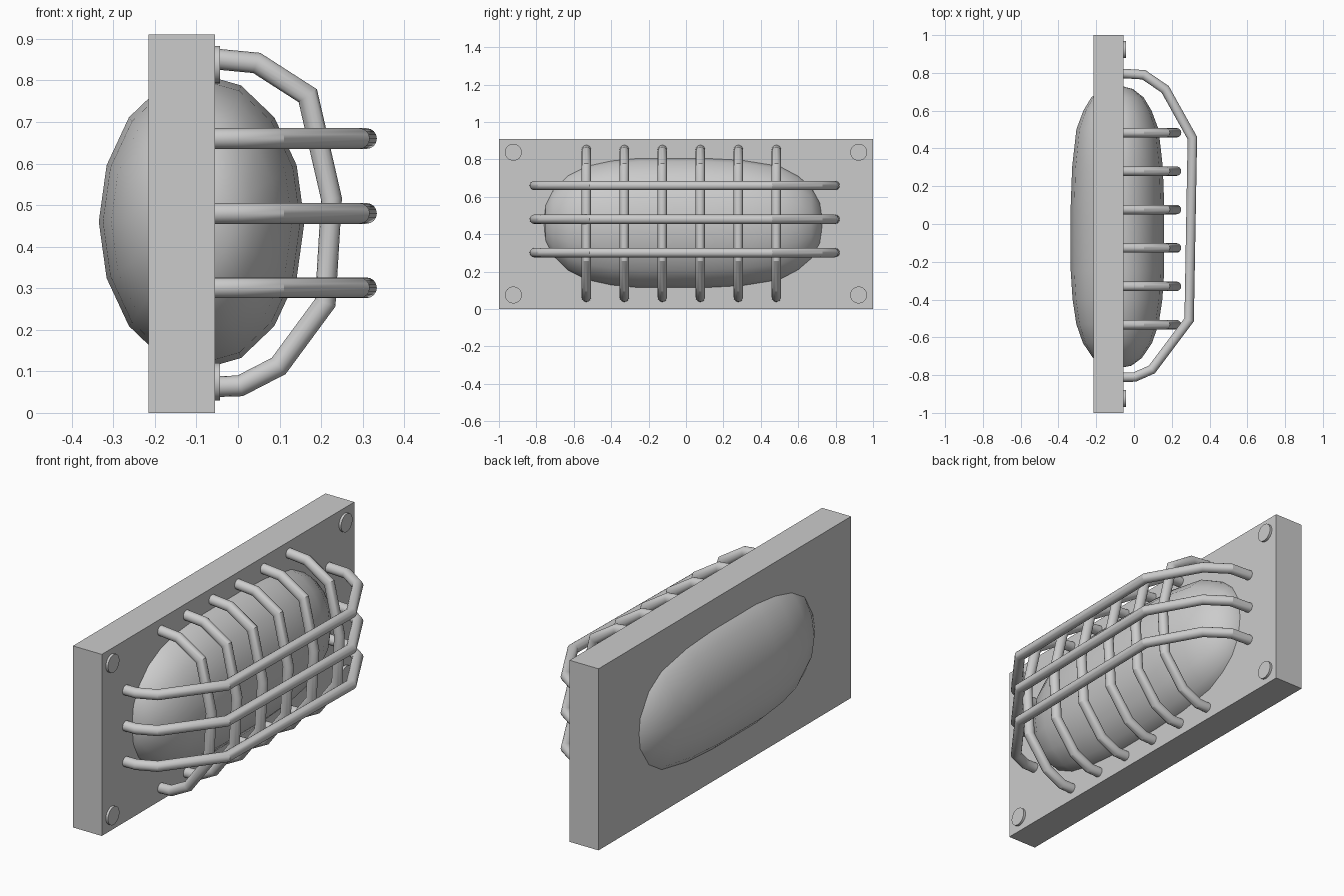
import bpy, bmesh, math
from mathutils import Vector, Matrix

if "Cube" in bpy.data.objects:
    bpy.data.objects.remove(bpy.data.objects["Cube"])


def finish(bm, name, angle):
    bmesh.ops.recalc_face_normals(bm, faces=bm.faces)
    mesh = bpy.data.meshes.new(name)
    bm.to_mesh(mesh)
    bm.free()
    for p in mesh.polygons:
        p.use_smooth = angle > 0
    if angle > 0:
        mesh.set_sharp_from_angle(angle=math.radians(angle))
    obj = bpy.data.objects.new(name, mesh)
    bpy.context.collection.objects.link(obj)
    return obj


def skin(bm, rings):
    """Bridge successive rings of points and cap both ends."""
    vs = [[bm.verts.new(p) for p in ring] for ring in rings]
    n = len(vs[0])
    for a, b in zip(vs, vs[1:]):
        for i in range(n):
            j = (i + 1) % n
            bm.faces.new((a[i], a[j], b[j], b[i]))
    bm.faces.new(vs[0])
    bm.faces.new(vs[-1])


def bar(name, path, up, radius=0.025, sides=16):
    """Round bar along a flat path (perpendicular to up) with mitred corners."""
    pts = [Vector(p) for p in path]
    up = Vector(up)
    dirs = [(b - a).normalized() for a, b in zip(pts, pts[1:])]
    rings = []
    for i, p in enumerate(pts):
        d0, d1 = dirs[max(i - 1, 0)], dirs[min(i, len(dirs) - 1)]
        t = (d0 + d1).normalized()
        side = t.cross(up) / t.dot(d0)
        angs = [2 * math.pi * k / sides for k in range(sides)]
        rings.append([p + radius * (math.cos(a) * side + math.sin(a) * up) for a in angs])
    bm = bmesh.new()
    skin(bm, rings)
    return finish(bm, name, 25)


# Mounting plate
bm = bmesh.new()
bmesh.ops.create_cube(bm, size=1, matrix=Matrix.Translation((-0.135, 0, 0.455))
                      @ Matrix.Diagonal((0.16, 2, 0.91, 1)))
finish(bm, "mounting_plate", 0)

# Corner screws
for y in (-0.923, 0.923):
    for z in (0.075, 0.838):
        bm = bmesh.new()
        bmesh.ops.create_cone(bm, cap_ends=True, segments=32, radius1=0.045, radius2=0.045,
                              depth=0.03, matrix=Matrix.Translation((-0.058, y, z))
                              @ Matrix.Rotation(math.pi / 2, 4, 'Y'))
        finish(bm, "screw_head", 30)

# Glass dome: elliptical sections scaled along y
profile = [(-0.762, 0.06), (-0.75, 0.3), (-0.71, 0.52), (-0.63, 0.74), (-0.53, 0.88),
           (-0.4, 0.96), (-0.25, 1), (0.1, 1), (0.3, 0.97), (0.5, 0.88), (0.6, 0.73),
           (0.67, 0.56), (0.715, 0.33), (0.732, 0.06)]
bm = bmesh.new()
skin(bm, [[(-0.0875 + 0.2475 * s * math.cos(k * math.pi / 8), y,
            0.46 + 0.355 * s * math.sin(k * math.pi / 8)) for k in range(16)]
          for y, s in profile])
finish(bm, "lamp_dome", 80)

# Upright cage bars
upright = [(-0.06, 0.852), (0.045, 0.842), (0.168, 0.763), (0.225, 0.515),
           (0.21, 0.265), (0.098, 0.113), (0.005, 0.065), (-0.06, 0.063)]
for i in range(6):
    y = -0.533 + i * 0.2032
    bar("upright_bar", [(x, y, z) for x, z in upright], (0, 1, 0))

# Long cage bars
lengthwise = [(-0.06, 0.797), (0.052, 0.79), (0.165, 0.713), (0.309, 0.455),
              (0.292, -0.507), (0.095, -0.77), (0.004, -0.81), (-0.06, -0.811)]
for z in (0.301, 0.48, 0.66):
    bar("lengthwise_bar", [(x, y, z) for x, y in lengthwise], (0, 0, 1))
